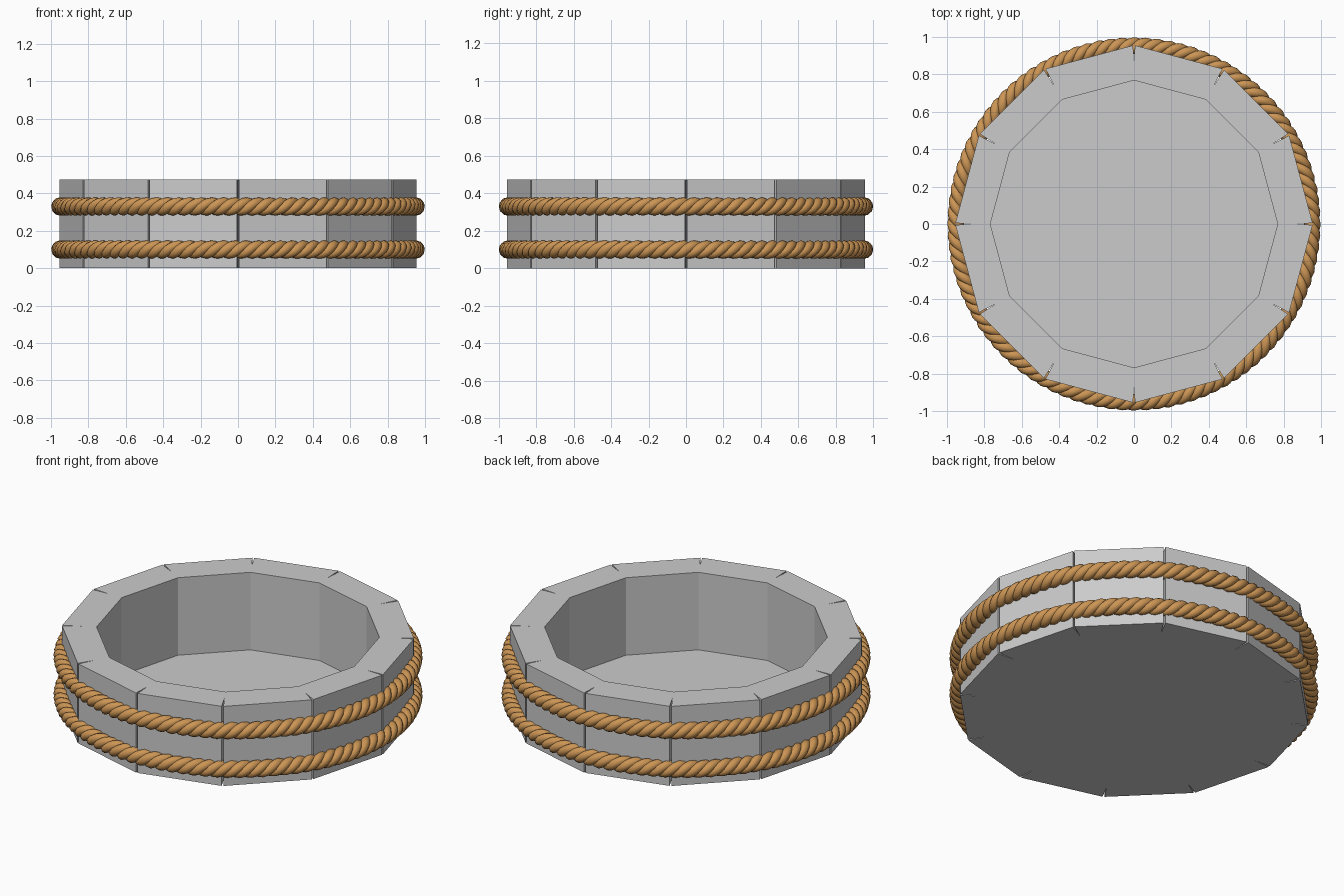
import bpy, bmesh
from math import sin, cos, pi, radians

if "Cube" in bpy.data.objects:
    bpy.data.objects.remove(bpy.data.objects["Cube"])

SIDES, R_OUT, R_IN, R_NOTCH = 12, 0.955, 0.768, 0.85
HEIGHT, FLOOR = 0.475, 0.012
GAP = 0.005          # half width of the joint between staves


def polar(r, a, z):
    return (r * cos(a), r * sin(a), z)


# Tub: twelve flat staves with tapered joints at the corners, thin floor
bm = bmesh.new()


def ring(r, z, shift=0.0):
    return [bm.verts.new(polar(r, 2 * pi * i / SIDES + shift, z)) for i in range(SIDES)]


def level(z):
    return {"notch": ring(R_NOTCH, z),
            "start": ring(R_OUT, z, GAP / R_OUT),
            "end": ring(R_OUT, z, -GAP / R_OUT)}


bot, top = level(0), level(HEIGHT)
bot_in, top_in, floor = ring(R_IN, 0), ring(R_IN, HEIGHT), ring(R_IN, FLOOR)
for i in range(SIDES):
    j = (i + 1) % SIDES
    for lv, inner in ((bot, bot_in), (top, top_in)):
        bm.faces.new((inner[i], lv["notch"][i], lv["start"][i],
                      lv["end"][j], lv["notch"][j], inner[j]))
    for a, ai, b, bi in (("start", i, "end", j), ("end", j, "notch", j),
                         ("notch", i, "start", i)):
        bm.faces.new((bot[a][ai], bot[b][bi], top[b][bi], top[a][ai]))
    bm.faces.new((floor[j], floor[i], top_in[i], top_in[j]))
bm.faces.new(floor)
bm.faces.new(bot_in)
bmesh.ops.recalc_face_normals(bm, faces=bm.faces)
mesh = bpy.data.meshes.new("tub")
bm.to_mesh(mesh)
bm.free()
bpy.context.collection.objects.link(bpy.data.objects.new("tub", mesh))

# Ropes: three strands twisted around a circle
rope_mat = bpy.data.materials.new("rope_brown")
rope_mat.diffuse_color = (0.6, 0.3, 0.09, 1)
rope_mat.use_nodes = True
rope_mat.node_tree.nodes["Principled BSDF"].inputs["Base Color"].default_value = rope_mat.diffuse_color
R_ROPE, OFFSET, STRAND, TURNS, STEPS = 0.95, 0.023, 0.026, 32, 384


def rope(name, z):
    curve = bpy.data.curves.new(name, "CURVE")
    curve.dimensions = "3D"
    curve.bevel_depth = STRAND
    curve.bevel_resolution = 3
    for s in range(3):
        sp = curve.splines.new("POLY")
        sp.points.add(STEPS - 1)
        sp.use_cyclic_u = True
        sp.use_smooth = True
        for k, p in enumerate(sp.points):
            a = 2 * pi * k / STEPS
            t = TURNS * a + 2 * pi * s / 3
            p.co = (*polar(R_ROPE + OFFSET * cos(t), a, z + OFFSET * sin(t)), 1)
    curve.materials.append(rope_mat)
    bpy.context.collection.objects.link(bpy.data.objects.new(name, curve))


rope("lower_rope", 0.10)
rope("upper_rope", 0.33)
